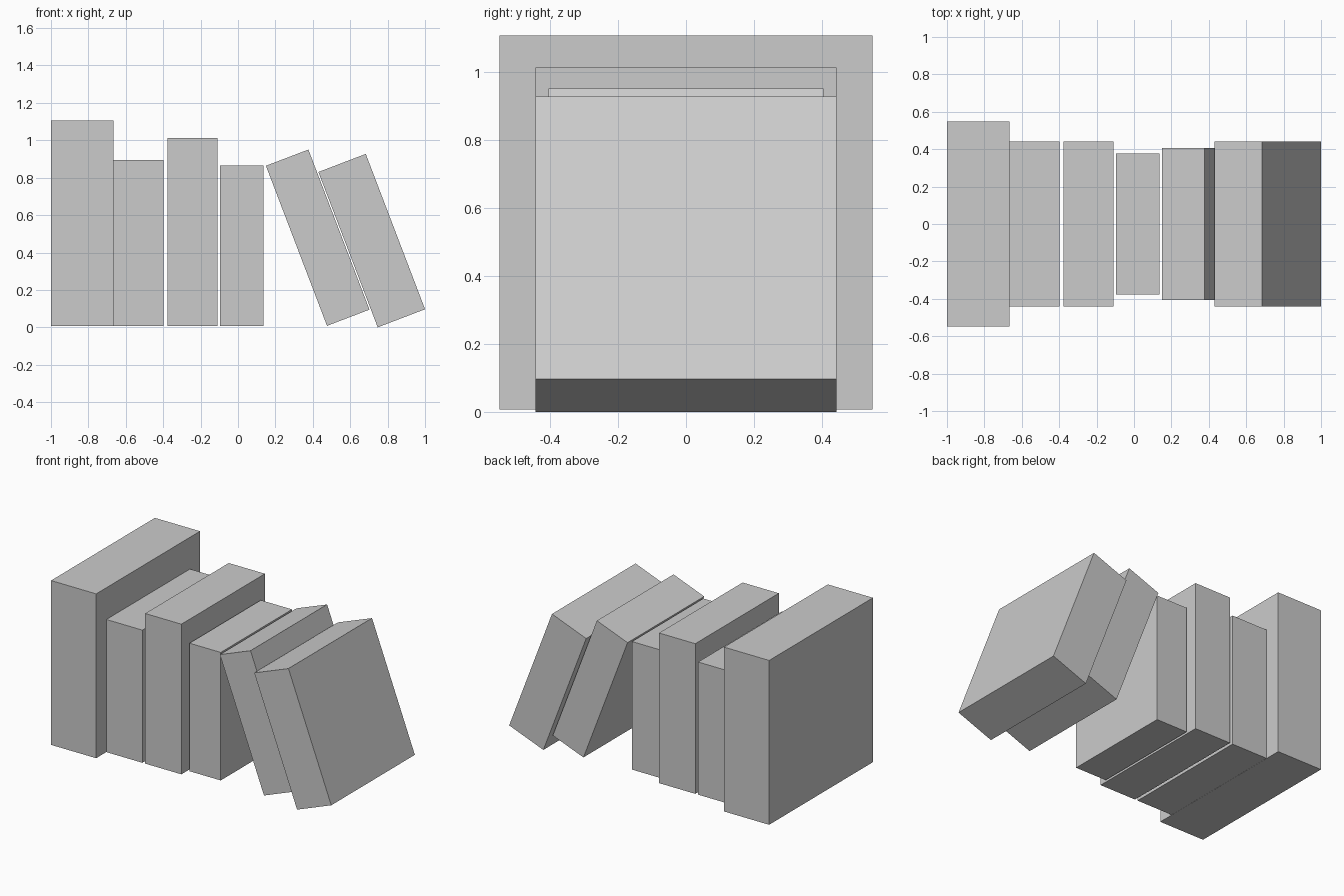
import bpy
from math import radians, sin, cos

if "Cube" in bpy.data.objects:
    bpy.data.objects.remove(bpy.data.objects["Cube"])


def book(name, x, z, thickness, height, depth, lean=0.0):
    """Solid book standing on its lower-left corner (x, z), leaning left by `lean` degrees."""
    a = radians(lean)
    u, v = thickness / 2, height / 2
    centre = (x + u * cos(a) - v * sin(a), 0, z + u * sin(a) + v * cos(a))
    bpy.ops.mesh.primitive_cube_add(size=1, location=centre, rotation=(0, -a, 0))
    ob = bpy.context.object
    ob.name = name
    ob.scale = (thickness, depth, height)
    bpy.ops.object.transform_apply(location=False, rotation=False, scale=True)


# Upright books, left to right
book("tall_book", -1.0, 0.007, 0.334, 1.100, 1.098)
book("short_book", -0.665, 0.007, 0.266, 0.888, 0.884)
book("medium_book", -0.378, 0.007, 0.268, 1.005, 0.884)
book("small_book", -0.095, 0.007, 0.231, 0.857, 0.754)

# Two books leaning against the row
book("leaning_book_inner", 0.476, 0.008, 0.243, 0.916, 0.810, 20.9)
book("leaning_book_outer", 0.747, 0.0, 0.271, 0.889, 0.884, 20.9)
